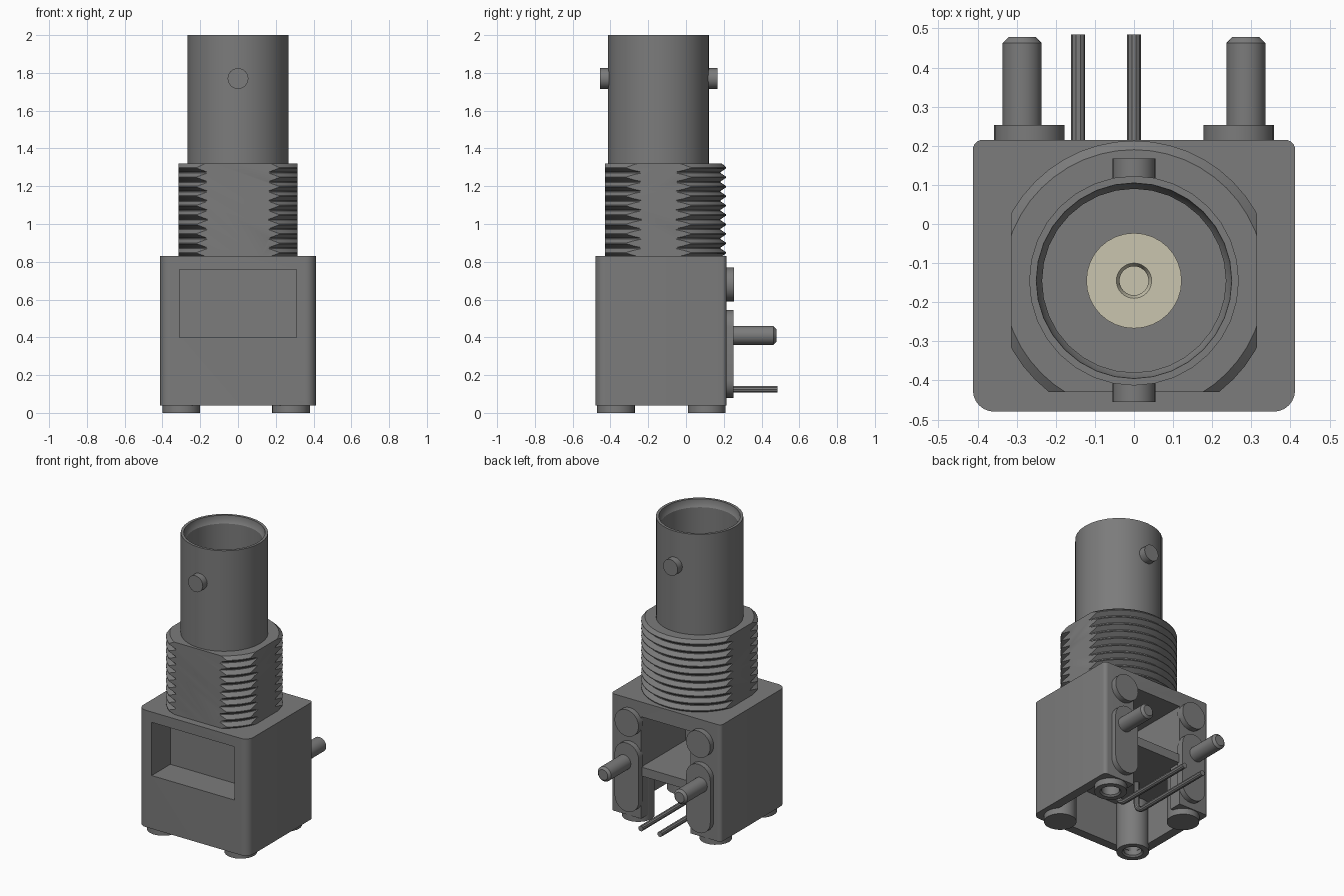
import bpy, bmesh, math
from mathutils import Matrix, Vector

if "Cube" in bpy.data.objects:
    bpy.data.objects.remove(bpy.data.objects["Cube"], do_unlink=True)

AXIS_Y = -0.145   # centre line of the barrel


def material(name, color):
    m = bpy.data.materials.new(name)
    m.use_nodes = True
    m.diffuse_color = (*color, 1)
    m.node_tree.nodes["Principled BSDF"].inputs["Base Color"].default_value = (*color, 1)
    return m


GREY = material("grey metal", (0.2, 0.2, 0.2))
CREAM = material("cream insulator", (0.59, 0.56, 0.43))


def finish(bm, name, mat=GREY):
    bmesh.ops.recalc_face_normals(bm, faces=bm.faces)
    mesh = bpy.data.meshes.new(name)
    bm.to_mesh(mesh)
    bm.free()
    ob = bpy.data.objects.new(name, mesh)
    bpy.context.collection.objects.link(ob)
    mesh.materials.append(mat)
    return ob


def select(ob):
    bpy.ops.object.select_all(action='DESELECT')
    ob.select_set(True)
    bpy.context.view_layer.objects.active = ob


def smooth(ob):
    select(ob)
    bpy.ops.object.shade_smooth_by_angle(angle=math.radians(30))
    return ob


def box(name, lo, hi):
    lo, hi = Vector(lo), Vector(hi)
    bm = bmesh.new()
    bmesh.ops.create_cube(bm, size=1, matrix=Matrix.Translation((lo + hi) / 2)
                          @ Matrix.Diagonal((*(hi - lo), 1)))
    return finish(bm, name)


def lathe(name, profile, origin, direction='Z', mat=GREY, steps=32):
    """Spin (radius, height) points about an axis through origin."""
    bm = bmesh.new()
    vs = [bm.verts.new((r, 0, h)) for r, h in profile]
    for a, b in zip(vs, vs[1:]):
        bm.edges.new((a, b))
    bmesh.ops.spin(bm, geom=bm.verts[:] + bm.edges[:], cent=(0, 0, 0), axis=(0, 0, 1),
                   angle=math.tau, steps=steps, use_duplicate=False)
    bmesh.ops.remove_doubles(bm, verts=bm.verts, dist=0.0005)
    turn = Matrix.Rotation(-math.pi / 2, 4, 'X') if direction == 'Y' else Matrix()
    bmesh.ops.transform(bm, matrix=Matrix.Translation(origin) @ turn, verts=bm.verts)
    return smooth(finish(bm, name, mat))


def rod(name, radius, length, origin, direction='Z', tip=0.0):
    profile = [(0, 0), (radius, 0), (radius, length - tip)]
    if tip:
        profile.append((radius - tip, length))
    return lathe(name, profile + [(0, length)], origin, direction, steps=24)


def boolean(ob, cutter, operation='DIFFERENCE'):
    select(ob)
    mod = ob.modifiers.new("cut", 'BOOLEAN')
    mod.operation, mod.object, mod.solver = operation, cutter, 'EXACT'
    bpy.ops.object.modifier_apply(modifier=mod.name)
    bpy.data.objects.remove(cutter, do_unlink=True)


# Housing with rounded upright edges
housing = box("housing", (-0.412, -0.48, 0.04), (0.412, 0.215, 0.83))
bm = bmesh.new()
bm.from_mesh(housing.data)
for front, radius in ((True, 0.055), (False, 0.025)):
    edges = [e for e in bm.edges if abs(e.verts[0].co.z - e.verts[1].co.z) > 0.7
             and all((v.co.y < -0.47) if front else (v.co.y > 0.21) for v in e.verts)]
    bmesh.ops.bevel(bm, geom=edges, offset=radius, segments=6, profile=0.5, affect='EDGES')
bm.to_mesh(housing.data)
bm.free()

# Front pocket, rear chamber, open underside and rear slot
boolean(housing, box("pocket", (-0.31, -0.6, 0.40), (0.31, -0.28, 0.76)))
boolean(housing, box("chamber", (-0.185, -0.26, 0.39), (0.185, 0.4, 0.73)))
boolean(housing, box("underside", (-0.35, -0.42, -0.1), (0.35, 0.13, 0.33)))
boolean(housing, box("slot", (-0.185, -0.1, -0.1), (0.185, 0.4, 0.33)))
smooth(housing)

# Corner feet: two solid, two hollow
for x, y, hollow in ((0.28, -0.37, False), (-0.30, 0.11, False),
                     (0.28, 0.11, True), (-0.30, -0.37, True)):
    if hollow:
        lathe("hollow_foot", [(0, 0.25), (0.055, 0.25), (0.055, 0.01), (0.065, 0),
                              (0.1, 0), (0.1, 0.34), (0, 0.34)], (x, y, 0))
    else:
        rod("solid_foot", 0.1, 0.34, (x, y, 0))

# Threaded collar: ridged lathe trimmed by side and front flats
bottom, top, turns = 0.82, 1.32, 10
pitch = (top - bottom) / turns
ridges = [(0, bottom)]
for i in range(turns):
    z = bottom + i * pitch
    ridges += [(0.328, z), (0.328, z + 0.1 * pitch),
               (0.358, z + 0.5 * pitch), (0.358, z + 0.6 * pitch)]
ridges += [(0.335, top), (0, top)]
collar = lathe("threaded_collar", ridges, (0, AXIS_Y, 0), steps=48)
boolean(collar, box("flats", (-0.315, -0.43, 0.5), (0.315, 0.5, 1.5)), 'INTERSECT')
smooth(collar)

# Hollow barrel with stepped mouth
lathe("barrel", [(0, 1.3), (0.268, 1.3), (0.268, 2), (0.25, 2), (0.248, 1.97),
                 (0.235, 1.95), (0.235, 1.36), (0, 1.36)], (0, AXIS_Y, 0))

# Insulator and its socket
lathe("insulator", [(0, 1.35), (0.122, 1.35), (0.122, 1.75), (0.045, 1.75),
                    (0.037, 1.735), (0.037, 1.5), (0, 1.5)], (0, AXIS_Y, 0), mat=CREAM)

# Locking lugs on the barrel
rod("front_lug", 0.055, 0.06, (0, -0.455, 1.77), 'Y')
rod("back_lug", 0.055, 0.06, (0, 0.107, 1.77), 'Y')

# Rear mounts: button, rounded plate and peg on each side
for side in (-1, 1):
    x = side * 0.268
    rod("rear_button", 0.09, 0.05, (x, 0.203, 0.68), 'Y')
    bm = bmesh.new()
    ring = []
    for k in range(26):
        a = math.pi * (k if k < 13 else k - 1) / 12
        z = 0.455 if k < 13 else 0.17
        ring.append(bm.verts.new((x + 0.09 * math.cos(a), 0.205, z + 0.09 * math.sin(a))))
    face = bm.faces.new(ring)
    out = bmesh.ops.extrude_face_region(bm, geom=[face], use_keep_orig=True)
    bmesh.ops.translate(bm, vec=(0, 0.047, 0),
                        verts=[g for g in out["geom"] if isinstance(g, bmesh.types.BMVert)])
    smooth(finish(bm, "rear_plate"))
    rod("mounting_peg", 0.05, 0.235, (side * 0.286, 0.243, 0.41), 'Y', tip=0.015)

# Bent contact wires
for x in (0, -0.143):
    curve = bpy.data.curves.new("contact_wire", 'CURVE')
    curve.dimensions = '3D'
    curve.bevel_depth = 0.018
    curve.bevel_resolution = 3
    curve.use_fill_caps = True
    path = [(x, 0.484, 0.125)]
    for k in range(7):
        a = math.pi / 2 * k / 6
        path.append((x, AXIS_Y + 0.06 * (1 - math.sin(a)), 0.185 - 0.06 * math.cos(a)))
    path.append((x, AXIS_Y, 0.36))
    line = curve.splines.new('POLY')
    line.points.add(len(path) - 1)
    for p, co in zip(line.points, path):
        p.co = (*co, 1)
    wire = bpy.data.objects.new("contact_wire", curve)
    bpy.context.collection.objects.link(wire)
    curve.materials.append(GREY)
    select(wire)
    bpy.ops.object.convert(target='MESH')
    smooth(bpy.context.object)
